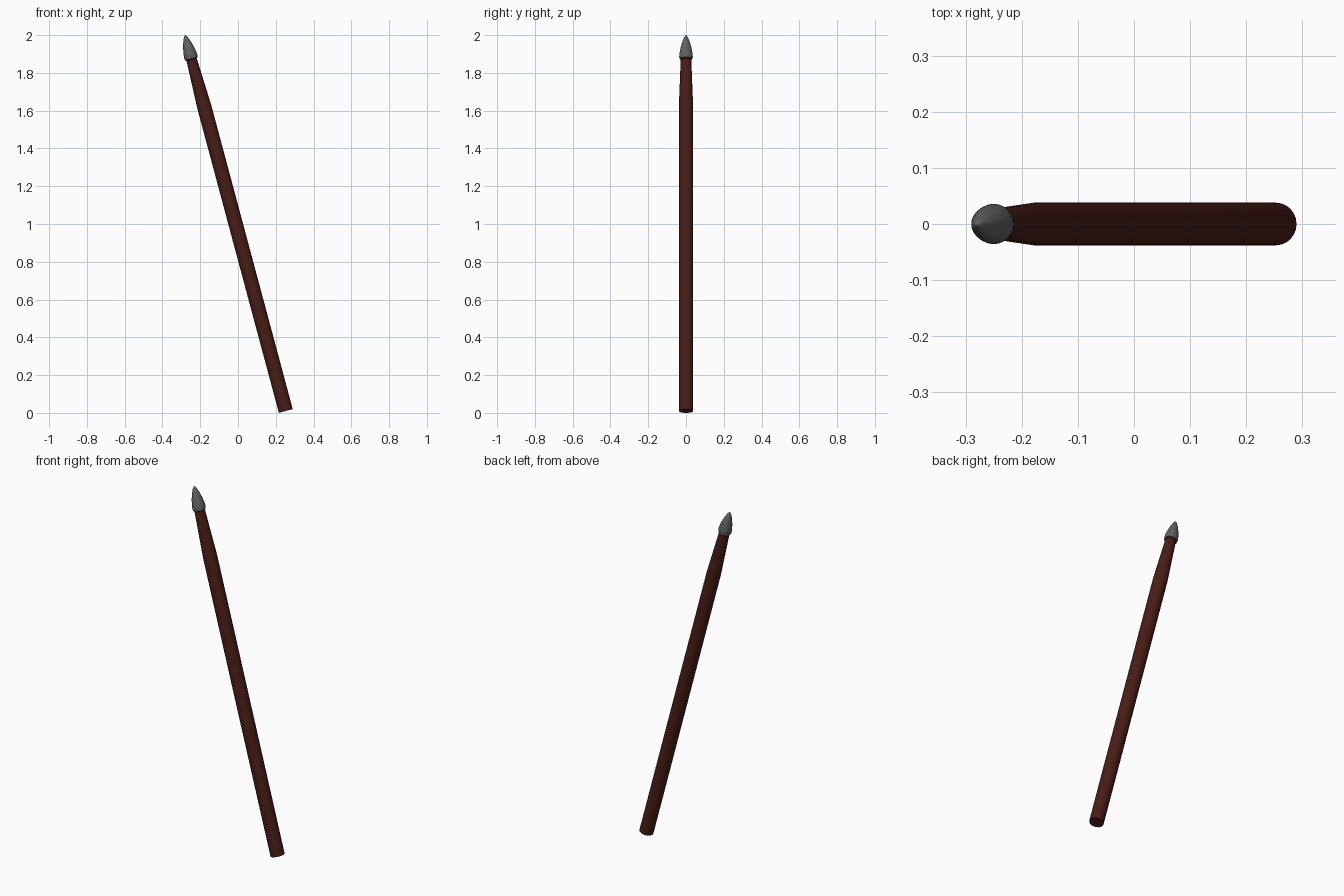
import bpy, bmesh, math
from mathutils import Matrix

if "Cube" in bpy.data.objects:
    bpy.data.objects.remove(bpy.data.objects["Cube"])

SIDES = 24
TILT = Matrix.Translation((0.253, 0, 0.01)) @ Matrix.Rotation(math.radians(-15), 4, 'Y')


def material(name, color):
    m = bpy.data.materials.new(name)
    m.diffuse_color = color
    m.use_nodes = True
    m.node_tree.nodes["Principled BSDF"].inputs["Base Color"].default_value = m.diffuse_color
    return m


def lathe(name, profile, mat):
    """Turned solid along the tilted axis from (radius, height) pairs."""
    bm = bmesh.new()
    rings = []
    for r, h in profile:
        if r == 0:
            rings.append([bm.verts.new((0, 0, h))])
        else:
            rings.append([bm.verts.new((r * math.cos(a), r * math.sin(a), h))
                          for a in (2 * math.pi * i / SIDES for i in range(SIDES))])
    for lo, hi in zip(rings, rings[1:]):
        for i in range(SIDES):
            j = (i + 1) % SIDES
            if len(hi) == 1:
                bm.faces.new((lo[i], lo[j], hi[0]))
            else:
                bm.faces.new((lo[i], lo[j], hi[j], hi[i]))
    bm.faces.new(rings[0][::-1])
    if len(rings[-1]) > 1:
        bm.faces.new(rings[-1])
    bmesh.ops.recalc_face_normals(bm, faces=bm.faces)
    bm.transform(TILT)
    me = bpy.data.meshes.new(name)
    bm.to_mesh(me)
    bm.free()
    me.materials.append(mat)
    ob = bpy.data.objects.new(name, me)
    bpy.context.collection.objects.link(ob)
    bpy.ops.object.select_all(action='DESELECT')
    ob.select_set(True)
    bpy.context.view_layer.objects.active = ob
    bpy.ops.object.shade_smooth_by_angle(angle=math.radians(35))


wood = material("dark_red_wood", (0.065, 0.012, 0.008, 1))
metal = material("dark_metal", (0.12, 0.12, 0.12, 1))

# Straight shaft with a tapered upper end and a small collar under the point
lathe("shaft", [(0.038, 0), (0.038, 1.665), (0.028, 1.926), (0.034, 1.931)], wood)

# Bulging pointed tip
lathe("spear_tip", [(0.034, 1.931), (0.036, 1.943), (0.0345, 1.96), (0.029, 1.99),
                    (0.021, 2.02), (0.011, 2.046), (0.004, 2.057), (0, 2.06)], metal)
